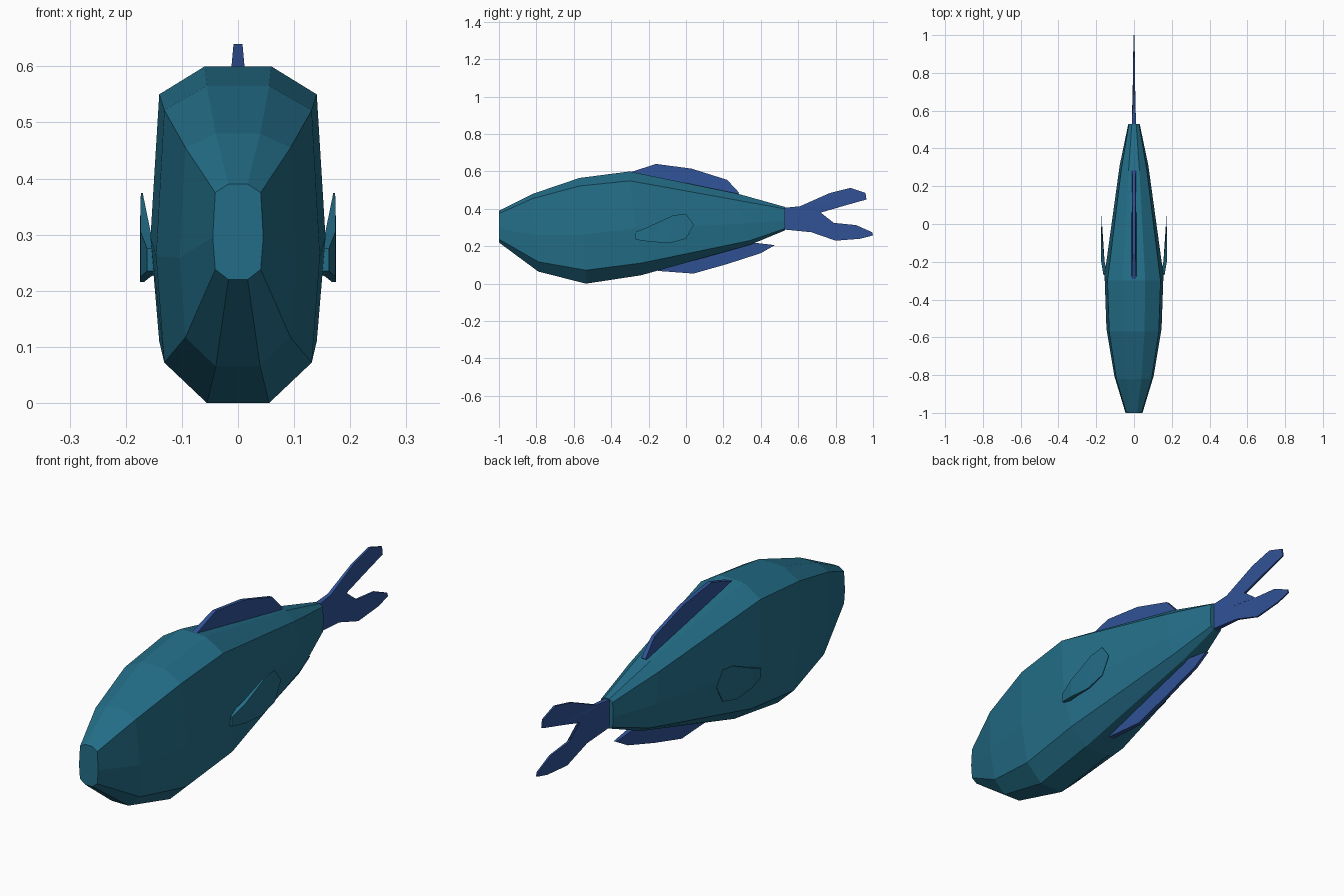
import bpy, bmesh


def material(name, rgb):
    m = bpy.data.materials.new(name)
    m.diffuse_color = (*rgb, 1)
    return m


TEAL = material("teal skin", (0.017, 0.155, 0.245))
BLUE = material("blue fin", (0.030, 0.085, 0.305))


def finish(bm, name, mat):
    bmesh.ops.recalc_face_normals(bm, faces=bm.faces[:])
    me = bpy.data.meshes.new(name)
    bm.to_mesh(me)
    bm.free()
    me.materials.append(mat)
    ob = bpy.data.objects.new(name, me)
    bpy.context.collection.objects.link(ob)
    return ob


def plate(name, outline, mat, centre=None, mirror=False):
    """Thin fin from an outline of (y, z, half thickness) points."""
    centre = centre or (lambda y: 0.0)
    bm = bmesh.new()
    sides = [[bm.verts.new((centre(y) + s * t, y, z)) for y, z, t in outline]
             for s in (-1, 1)]
    a, b = sides
    n = len(outline)
    for i in range(n):
        j = (i + 1) % n
        bm.faces.new((a[i], a[j], b[j], b[i]))
    caps = [bm.faces.new(a[::-1]), bm.faces.new(b)]
    bmesh.ops.triangulate(bm, faces=caps)
    ob = finish(bm, name, mat)
    if mirror:
        mod = ob.modifiers.new("mirror", 'MIRROR')
        mod.use_axis[0] = True
        mod.use_mirror_merge = False
    return ob


# Body: ten-sided rings, leaning slightly so top and bottom stations differ
# (y top, z top, z upper corner, y bottom, z bottom, z lower corner, half width)
STATIONS = [
    (-1.00, 0.39, 0.375, -1.00, 0.22, 0.238, 0.045),
    (-0.82, 0.48, 0.455, -0.79, 0.065, 0.117, 0.104),
    (-0.57, 0.565, 0.522, -0.535, 0.0, 0.072, 0.146),
    (-0.30, 0.60, 0.55, -0.24, 0.045, 0.11, 0.156),
    (0.28, 0.48, 0.445, 0.34, 0.207, 0.23, 0.076),
    (0.53, 0.41, 0.40, 0.53, 0.285, 0.295, 0.030),
]
bm = bmesh.new()
rings = []
for yt, zt, zu, yb, zb, zl, w in STATIONS:
    ym, zm = (yt + yb) / 2, zl + (zu - zl) * 0.42
    half = [(0.38 * w, yt, zt), (0.90 * w, yt, zu), (w, ym, zm),
            (0.90 * w, yb, zl), (0.38 * w, yb, zb)]
    pts = half + [(-x, y, z) for x, y, z in reversed(half)]
    rings.append([bm.verts.new(p) for p in pts])
for r, s in zip(rings, rings[1:]):
    for i in range(10):
        j = (i + 1) % 10
        bm.faces.new((r[i], r[j], s[j], s[i]))
bm.faces.new(rings[0])
bm.faces.new(rings[-1])
finish(bm, "body", TEAL)

# Back fin, base sunk into the body
plate("dorsal_fin", [
    (-0.30, 0.595, 0.012), (-0.16, 0.64, 0.008), (0.03, 0.615, 0.008),
    (0.22, 0.555, 0.007), (0.285, 0.485, 0.010), (0.26, 0.465, 0.012),
    (0.0, 0.51, 0.014), (-0.26, 0.57, 0.014)], BLUE)

# Belly fin
plate("anal_fin", [
    (-0.15, 0.068, 0.012), (0.04, 0.054, 0.008), (0.22, 0.105, 0.008),
    (0.40, 0.163, 0.007), (0.475, 0.206, 0.006), (0.34, 0.222, 0.012),
    (0.10, 0.16, 0.014), (-0.12, 0.10, 0.014)], BLUE)

# Forked tail
plate("tail_fin", [
    (0.52, 0.405, 0.012), (0.61, 0.414, 0.008), (0.77, 0.485, 0.005),
    (0.88, 0.512, 0.004), (0.96, 0.485, 0.003), (0.965, 0.45, 0.003),
    (0.84, 0.415, 0.004), (0.72, 0.38, 0.005), (0.63, 0.35, 0.007),
    (0.79, 0.325, 0.005), (0.91, 0.313, 0.004), (0.995, 0.275, 0.003),
    (1.0, 0.258, 0.003), (0.93, 0.24, 0.003), (0.80, 0.23, 0.004),
    (0.67, 0.275, 0.006), (0.52, 0.29, 0.012)], BLUE)


# Side fins, rooted at the front edge and standing away from the flank
def flare(y):
    return 0.150 + min(max((y + 0.27) / 0.10, 0), 1) * 0.021


plate("pectoral_fin", [
    (-0.27, 0.235, 0.012), (-0.20, 0.225, 0.009), (-0.09, 0.216, 0.004),
    (0.00, 0.24, 0.002), (0.042, 0.315, 0.0015), (0.00, 0.374, 0.0015),
    (-0.07, 0.365, 0.003), (-0.20, 0.305, 0.009), (-0.27, 0.275, 0.012)],
    TEAL, centre=flare, mirror=True)
